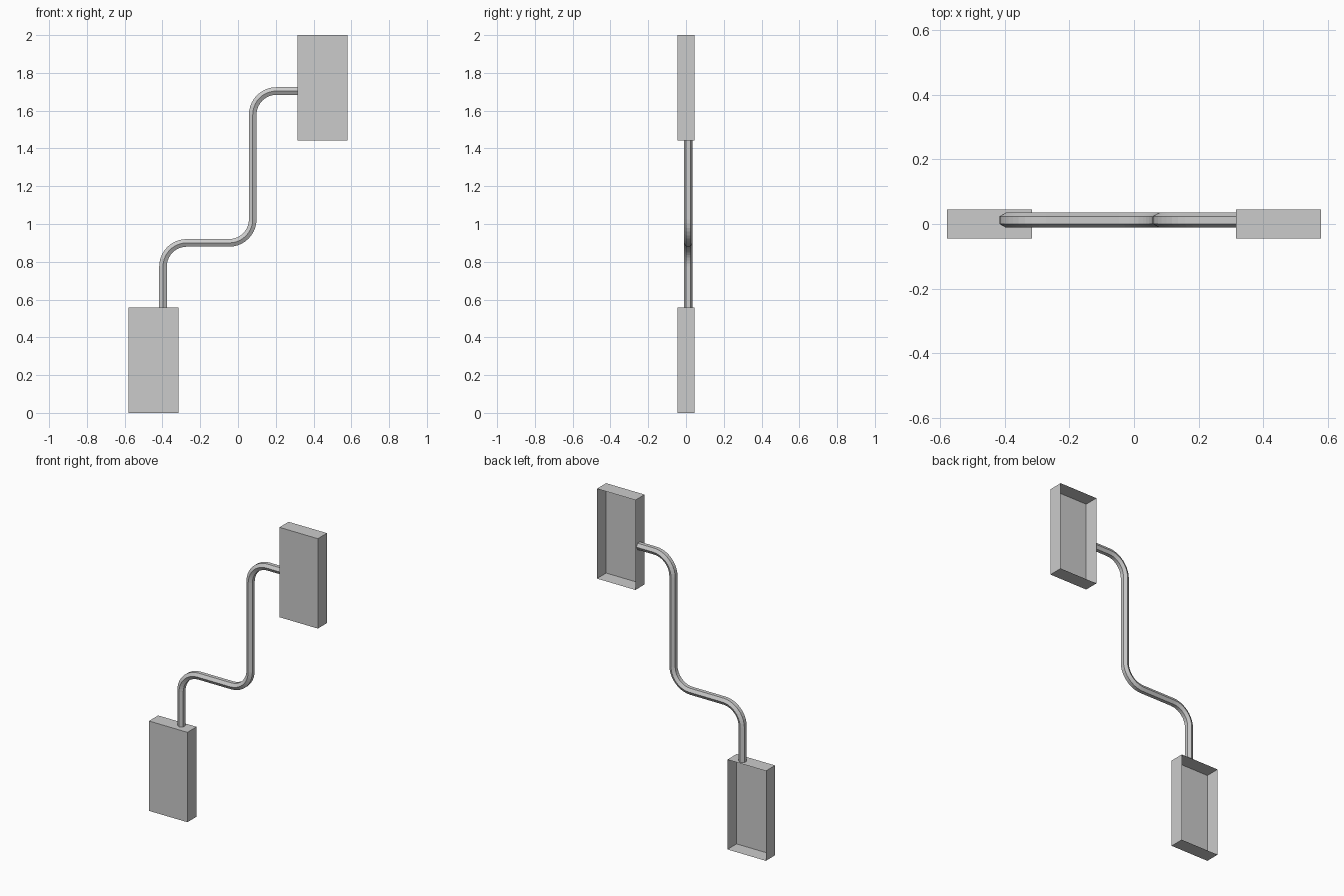
import bpy, bmesh, math
from mathutils import Vector

if "Cube" in bpy.data.objects:
    bpy.data.objects.remove(bpy.data.objects["Cube"])

HALF_DEPTH = 0.045
PIPE_R, PIPE_Y, SIDES = 0.0233, 0.012, 6
BEND_STEPS = 10


def finish(name, bm):
    mesh = bpy.data.meshes.new(name)
    bm.to_mesh(mesh)
    bm.free()
    obj = bpy.data.objects.new(name, mesh)
    bpy.context.collection.objects.link(obj)
    return obj


# Thin-walled tray: a box with its back (+y) face removed
def tray(name, x, z, w=0.264, h=0.558):
    bm = bmesh.new()
    bmesh.ops.create_cube(bm, size=1)
    bmesh.ops.scale(bm, vec=(w, 2 * HALF_DEPTH, h), verts=bm.verts)
    bmesh.ops.translate(bm, vec=(x, 0, z), verts=bm.verts)
    bm.normal_update()
    back = [f for f in bm.faces if f.normal.y > 0.9]
    bmesh.ops.delete(bm, geom=back, context='FACES_ONLY')
    return finish(name, bm)


# Path with every inner corner rounded by a quarter arc
def rounded_path(corners, radius):
    pts = [Vector(corners[0])]
    for a, b, c in zip(corners, corners[1:], corners[2:]):
        a, b, c = Vector(a), Vector(b), Vector(c)
        u, v = (a - b).normalized() * radius, (c - b).normalized() * radius
        for i in range(BEND_STEPS + 1):
            t = math.pi / 2 * i / BEND_STEPS
            pts.append(b + u * (1 - math.sin(t)) + v * (1 - math.cos(t)))
    pts.append(Vector(corners[-1]))
    return pts


# Hexagonal pipe swept along an x-z path
def pipe(name, pts):
    bm = bmesh.new()
    rings = []
    for i, p in enumerate(pts):
        d = (pts[min(i + 1, len(pts) - 1)] - pts[max(i - 1, 0)]).normalized()
        # at bend ends keep the ring square to the straight run
        if i > 0 and i % (BEND_STEPS + 1) in (0, 1):
            j = i - 1 if i % (BEND_STEPS + 1) == 1 else i
            if j + 1 < len(pts):
                d = (pts[j + 1] - pts[j]).normalized()
        n = Vector((-d.y, d.x))
        ring = []
        for k in range(SIDES):
            a = 2 * math.pi * k / SIDES
            q = p + n * math.sin(a) * PIPE_R
            ring.append(bm.verts.new((q.x, PIPE_Y + math.cos(a) * PIPE_R, q.y)))
        rings.append(ring)
    for r, s in zip(rings, rings[1:]):
        for k in range(SIDES):
            m = (k + 1) % SIDES
            bm.faces.new((r[k], r[m], s[m], s[k]))
    bmesh.ops.recalc_face_normals(bm, faces=bm.faces)
    return finish(name, bm)


# Lower and upper trays
tray("lower_box", -0.448, 0.279)
tray("upper_box", 0.448, 1.721)

# Connecting conduit (x, z corners)
corners = [(-0.397, 0.558), (-0.397, 0.90), (0.078, 0.90),
           (0.078, 1.704), (0.316, 1.704)]
pipe("conduit_pipe", rounded_path(corners, 0.125))
